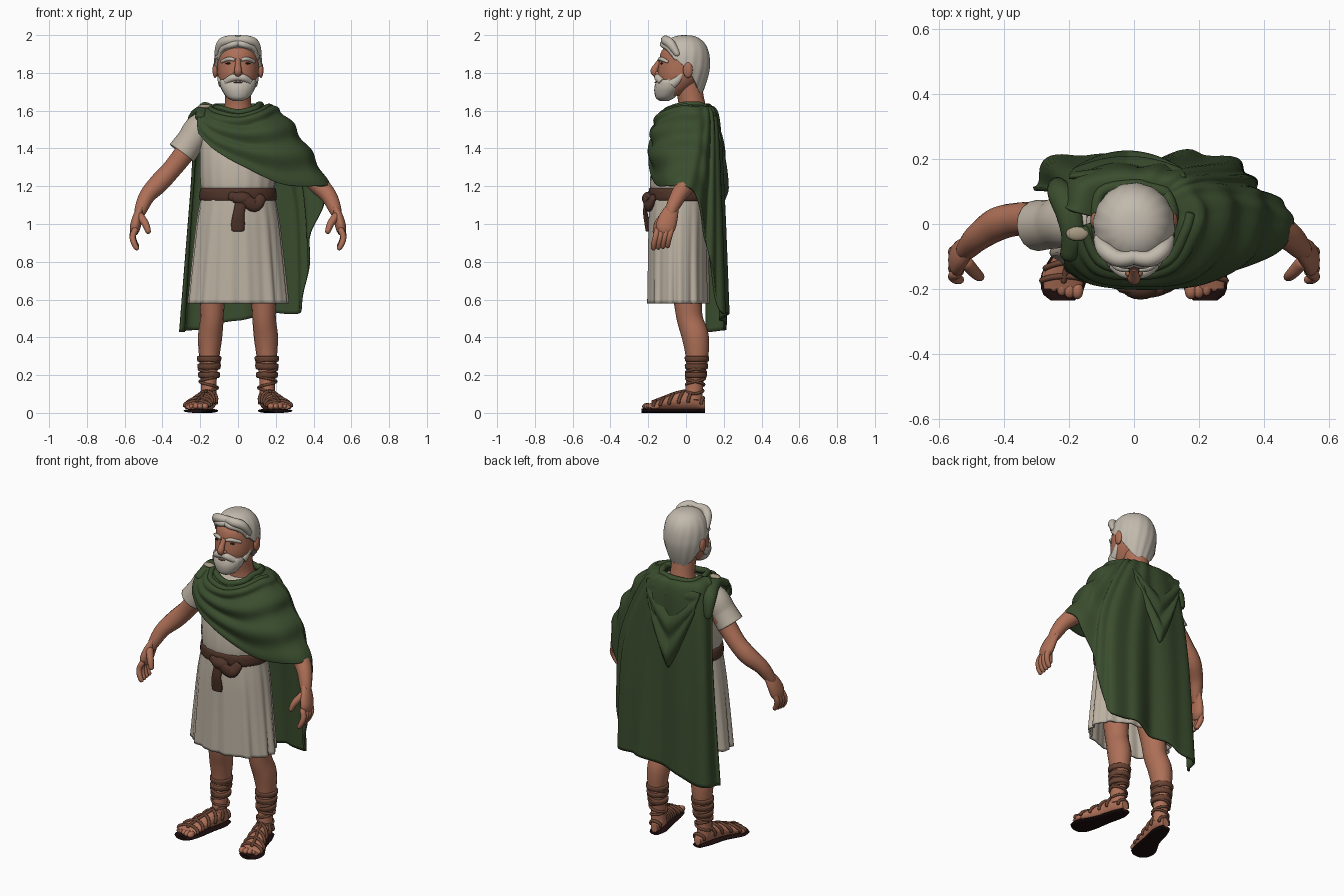
import bpy, bmesh, math
from mathutils import Vector, Matrix
from math import sin, cos, pi

if "Cube" in bpy.data.objects:
    bpy.data.objects.remove(bpy.data.objects["Cube"])

def material(name, *rgb):
    m = bpy.data.materials.new(name)
    m.use_nodes = True
    m.diffuse_color = (*rgb, 1)
    m.node_tree.nodes["Principled BSDF"].inputs["Base Color"].default_value = (*rgb, 1)
    return m

SKIN = material("skin", .42, .16, .095)
LINEN = material("linen", .5, .44, .36)
GREEN = material("green wool", .042, .074, .027)
BELT = material("dark leather", .078, .034, .022)
STRAP = material("strap leather", .14, .057, .033)
SOLE = material("sole", .012, .004, .004)
HAIR = material("grey hair", .54, .49, .42)
METAL = material("bronze", .38, .32, .22)
DARK = material("eye dark", .03, .015, .012)
parts = []

def finish(name, bm, mat, thick=0):
    bmesh.ops.remove_doubles(bm, verts=bm.verts, dist=1e-5)
    bmesh.ops.recalc_face_normals(bm, faces=bm.faces)
    mesh = bpy.data.meshes.new(name)
    bm.to_mesh(mesh)
    bm.free()
    mesh.materials.append(mat)
    ob = bpy.data.objects.new(name, mesh)
    bpy.context.collection.objects.link(ob)
    if thick:
        mod = ob.modifiers.new("thickness", 'SOLIDIFY')
        mod.thickness, mod.offset = thick, 0
    parts.append(ob)

def sheet(name, rows, mat, closed=True, caps=True, thick=0):
    """Skin a list of point rows into a surface."""
    bm = bmesh.new()
    grid = [[bm.verts.new(p) for p in row] for row in rows]
    n = len(grid[0])
    for a, b in zip(grid, grid[1:]):
        for j in range(n if closed else n - 1):
            k = (j + 1) % n
            bm.faces.new((a[j], a[k], b[k], b[j]))
    if closed and caps:
        bm.faces.new(grid[0])
        bm.faces.new(grid[-1])
    finish(name, bm, mat, thick)

def spline(keys, t):
    """Smooth interpolation through equally spaced keys."""
    x = min(max(t, 0), 1) * (len(keys) - 1)
    i = min(int(x), len(keys) - 2)
    f = x - i
    p, q, r, s = (keys[min(max(i + k, 0), len(keys) - 1)] for k in (-1, 0, 1, 2))
    return tuple(b + .5 * f * (c - a + f * (2*a - 5*b + 4*c - d + f * (3*(b - c) + d - a)))
                 for a, b, c, d in zip(p, q, r, s))

def limb(name, keys, mat, ref=(0, 1, 0), flat=1, n=20, sides=16, caps=True, side=1, thick=0):
    """Tube along (x, y, z, radius) keys; flat squashes it along ref."""
    keys = [(x * side, y, z, r) for x, y, z, r in keys]
    rows, ref = [], Vector(ref)
    for i in range(n + 1):
        t = i / n
        *p, r = spline(keys, t)
        d = Vector(spline(keys, t + .01)[:3]) - Vector(spline(keys, t - .01)[:3])
        a = d.cross(ref).normalized()
        b = a.cross(d).normalized()
        if caps and i in (0, n):
            r *= .6
        rows.append([Vector(p) + a * r * cos(w) + b * r * flat * sin(w)
                     for w in (2 * pi * k / sides for k in range(sides))])
    sheet(name, rows, mat, caps=caps, thick=thick)

def loft(name, keys, mat, n=24, sides=48, fold=lambda w, t: 0, caps=True, thick=0):
    """Horizontal ellipses from (x, y, z, rx, ry) keys."""
    rows = []
    for i in range(n + 1):
        x, y, z, rx, ry = spline(keys, i / n)
        turn = [(w, 1 + fold(w, i / n)) for w in (2 * pi * k / sides for k in range(sides))]
        rows.append([(x + rx * f * cos(w), y + ry * f * sin(w), z) for w, f in turn])
    sheet(name, rows, mat, caps=caps, thick=thick)

def ball(name, loc, size, mat, tilt=0):
    bm = bmesh.new()
    place = Matrix.Translation(loc) @ Matrix.Rotation(tilt, 4, 'Y') @ Matrix.Diagonal((*size, 1))
    bmesh.ops.create_uvsphere(bm, u_segments=16, v_segments=10, radius=1, matrix=place)
    finish(name, bm, mat)

# Tunic: torso, pleated skirt and the bare-side sleeve
loft("tunic_body", [(0, -.03, 1.12, .18, .15), (0, -.03, 1.22, .197, .16), (0, -.025, 1.35, .2, .148),
     (0, 0, 1.47, .2, .13), (0, .02, 1.56, .17, .1), (0, .03, 1.6, .09, .075)], LINEN,
     sides=72, fold=lambda w, t: .015 * sin(18 * w) * (1 - t))
loft("tunic_skirt", [(0, -.035, 1.17, .185, .15), (0, -.038, 1.02, .213, .155), (0, -.04, .8, .237, .155),
     (0, -.04, .58, .258, .157)], LINEN, sides=144, caps=False, thick=.01,
     fold=lambda w, t: t * (.03 * sin(13 * w) + .02 * sin(22 * w + 1)))
limb("right_sleeve", [(-.12, .01, 1.53, .075), (-.2, .01, 1.5, .08), (-.25, 0, 1.44, .072),
     (-.298, -.005, 1.375, .075)], LINEN, caps=False, thick=.008)

# Belt with knot and hanging tongue
loft("belt", [(0, -.03, 1.12, .18, .15), (0, -.03, 1.128, .204, .166), (0, -.03, 1.185, .2, .166),
     (0, -.03, 1.192, .18, .15)], BELT, n=9)
ball("belt_knot", (.02, -.2, 1.135), (.055, .033, .036), BELT)
limb("belt_loop", [(-.05, -.195, 1.15, .022), (.03, -.21, 1.13, .03), (.09, -.195, 1.1, .036),
     (.13, -.17, 1.15, .024)], BELT, flat=.6)
limb("belt_tongue", [(.02, -.21, 1.13, .03), (.005, -.215, 1.06, .03), (0, -.205, 1, .036),
     (0, -.2, .96, .032)], BELT, flat=.4)

# Cloak: profiles from neck to hem, going round from the right shoulder
front = [[(-.12, .01, 1.615), (-.19, -.03, 1.61), (-.215, -.11, 1.56), (-.21, -.14, 1.48)],
         [(-.09, -.08, 1.61), (-.12, -.145, 1.56), (-.13, -.172, 1.48), (-.12, -.182, 1.39)],
         [(0, -.11, 1.59), (.01, -.165, 1.535), (.03, -.185, 1.42), (.04, -.19, 1.3)],
         [(.09, -.08, 1.61), (.13, -.14, 1.56), (.2, -.172, 1.4), (.24, -.155, 1.21)],
         [(.11, -.01, 1.63), (.21, -.04, 1.59), (.32, -.095, 1.41), (.43, -.09, 1.2)],
         [(.12, .03, 1.63), (.235, .04, 1.585), (.36, .03, 1.41), (.485, -.01, 1.2)]]
back = [[(.11, .07, 1.63), (.21, .1, 1.58), (.36, .09, 1.37), (.46, .06, 1.14)],
        [(.1, .09, 1.62), (.19, .13, 1.57), (.34, .125, 1.23), (.375, .11, .88)],
        [(.09, .1, 1.62), (.16, .15, 1.56), (.31, .165, 1.15), (.335, .175, .55)],
        [(.05, .11, 1.62), (.09, .165, 1.56), (.18, .195, 1.1), (.2, .218, .53)],
        [(0, .12, 1.62), (0, .17, 1.55), (0, .185, 1.1), (0, .19, .49)],
        [(-.1, .1, 1.62), (-.16, .15, 1.57), (-.21, .185, 1.1), (-.22, .212, .44)],
        [(-.12, .02, 1.62), (-.215, .05, 1.6), (-.255, .1, 1.15), (-.315, .11, .43)]]
profiles, rows = front + back, []
for i in range(51):
    v = i / 50
    line, row = [spline(p, v) for p in profiles], []
    for u in (j / 160 for j in range(161)):
        p = Vector(spline(line, u))
        b = min(max((u - .4) * 5, 0), 1)
        swag = .012 * sin(v * 26 + u * 5) * min(1, 6 * v * (1 - v)) * min(1, u * 5)
        pleat = .014 * sin(u * 75) * v
        row.append(p + Vector((p.x, p.y - .02, .06)).normalized() * ((1 - b) * swag + b * pleat))
    rows.append(row)
sheet("cloak", rows, GREEN, closed=False, thick=.012)
limb("cloak_collar", [(*p[0], .018) for p in profiles], GREEN, ref=(0, 0, 1), n=60, sides=12)
limb("cloak_collar_fold", [(*spline(p, .18), .016) for p in front], GREEN, ref=(0, 0, 1), n=40, sides=12)
limb("shoulder_gather", [(-.205, -.11, 1.56, .025), (-.19, -.04, 1.59, .034), (-.2, .03, 1.59, .04),
     (-.23, .1, 1.55, .038), (-.24, .13, 1.44, .02)], GREEN, ref=(0, 0, 1), flat=.8)
ball("brooch", (-.175, -.03, 1.622), (.035, .022, .012), METAL)
ball("front_fold_opening", (.05, -.195, 1.378), (.03, .007, .008), DARK, tilt=.45)

# Hood hanging down the back in nested folds
rows = []
for i in range(31):
    v, row = i / 30, []
    for u in (j / 20 - 1 for j in range(41)):
        drop = v * .48 * (1 - .75 * abs(u) ** 1.2)
        y = .145 + .063 * sin(pi * v * .55) * (1 - u * u * .6) + .012 * sin(v * 17) * (1 - u * u)
        row.append((.18 * u * (1 - .15 * v) - .02, y, 1.59 - drop))
    rows.append(row)
sheet("hood", rows, GREEN, closed=False, thick=.014)

# Neck and head
limb("neck", [(0, .04, 1.55, .085), (0, .03, 1.64, .07), (0, .01, 1.75, .07)], SKIN)
loft("head", [(0, -.07, 1.68, .05, .05), (0, -.05, 1.72, .082, .085), (0, -.03, 1.78, .105, .12),
     (0, -.022, 1.85, .108, .122), (0, -.015, 1.92, .1, .112), (0, -.01, 1.97, .05, .06)], SKIN)
limb("nose", [(0, -.132, 1.87, .014), (0, -.15, 1.845, .015), (0, -.168, 1.81, .02),
     (0, -.155, 1.79, .016)], SKIN)
ball("mouth", (0, -.16, 1.75), (.024, .008, .004), STRAP)

# Hair cap with a hem that falls from forehead to nape
hem, rows = [(.055,), (.09,), (.17,), (.29,), (.32,)], []
for i in range(25):
    row = []
    for w in (2 * pi * k / 96 for k in range(96)):
        drop = spline(hem, 1 - abs(w / pi - 1))[0] * (i / 24) ** 1.5
        r = (1 - max(1 - drop / .16, 0) ** 2.5) ** .4 - .35 * max(drop / .16 - 1, 0) ** 1.6
        r *= 1 + .015 * sin(16 * w + 20 * drop) * i / 24
        depth = .135 if cos(w) > 0 else .132
        row.append((.126 * r * sin(w), -.005 - depth * r * cos(w), 2 - drop))
    rows.append(row)
sheet("hair", rows, HAIR)

# Beard
loft("beard", [(0, -.115, 1.652, .025, .025), (0, -.11, 1.67, .058, .05), (0, -.095, 1.71, .086, .073),
     (0, -.088, 1.745, .096, .073), (0, -.085, 1.765, .094, .062)], HAIR,
     fold=lambda w, t: .015 * sin(20 * w + 6 * t))

for s, tag in ((1, "left_"), (-1, "right_")):
    # Face and swept locks
    limb(tag + "front_lock", [(-.02, -.098, 1.972, .02), (.045, -.108, 1.973, .025), (.09, -.08, 1.952, .025),
         (.112, -.04, 1.89, .014)], HAIR, side=s, ref=(0, 0, 1))
    limb(tag + "forehead_lock", [(-.01, -.112, 1.958, .014), (.03, -.12, 1.95, .018), (.08, -.09, 1.93, .016),
         (.103, -.05, 1.87, .01)], HAIR, side=s, ref=(0, 0, 1))
    limb(tag + "moustache", [(-.01, -.15, 1.777, .017), (.03, -.147, 1.773, .02), (.065, -.123, 1.75, .018)],
         HAIR, side=s)
    limb(tag + "sideburn", [(.085, -.075, 1.74, .026), (.094, -.045, 1.765, .02), (.1, -.02, 1.8, .01)],
         HAIR, side=s, ref=(1, 0, 0), flat=.7)
    limb(tag + "brow", [(.015, -.141, 1.868, .008), (.05, -.132, 1.874, .011), (.09, -.096, 1.858, .008)],
         HAIR, side=s, ref=(0, 0, 1))
    ball(tag + "eye", (s * .046, -.128, 1.85), (.02, .008, .005), DARK)
    ball(tag + "nostril", (s * .015, -.15, 1.797), (.012, .014, .011), SKIN)
    ball(tag + "ear", (s * .121, .01, 1.815), (.014, .026, .042), SKIN)

    # Arms and hands
    limb(tag + "arm", [(.2, .02, 1.5, .062), (.28, .015, 1.38, .055), (.355, .015, 1.285, .051), (.42, 0, 1.215, .052),
         (.48, -.04, 1.15, .043), (.513, -.075, 1.08, .034), (.528, -.09, 1.03, .022)], SKIN, side=s, n=36)
    limb(tag + "palm", [(.505, -.065, 1.1, .03), (.53, -.09, 1.04, .048), (.545, -.11, .98, .052),
         (.55, -.12, .945, .03)], SKIN, ref=(1, 0, 0), flat=.54, side=s)
    for i in range(4):
        y, z = -.075 - .025 * i, .99 - .004 * i
        limb(tag + "finger", [(.54, y, z, .017), (.558, y - .01, z - .045, .016),
             (.548, y - .02, z - .085, .015), (.53, y - .022, z - .115, .012)], SKIN, side=s, n=10, sides=10)
    limb(tag + "thumb", [(.525, -.11, 1.05, .022), (.49, -.15, 1, .019), (.472, -.165, .95, .013)],
         SKIN, side=s, n=10, sides=10)

    # Legs and feet
    limb(tag + "leg", [(.12, -.03, .85, .09), (.135, .005, .62, .076), (.138, .02, .5, .069), (.148, .05, .4, .071),
         (.153, .058, .28, .058), (.155, .045, .16, .046), (.155, .04, .06, .048)], SKIN,
         ref=(1, 0, 0), flat=.9, side=s, n=36)
    foot = [(.147, .1, .022, .055), (.155, .04, .042, .1), (.18, -.06, .046, .085),
            (.212, -.15, .064, .05), (.22, -.2, .058, .032)]

    def section(t, grow, base, tall, w):
        x, y, r, h = spline(foot, t)
        return (s * (x + (r + grow) * cos(w)), y, base + (tall or h) * (.5 + .5 * sin(w)))

    ring = [2 * pi * k / 24 for k in range(24)]
    sheet(tag + "foot", [[section(t / 16, 0, .016, 0, w) for w in ring] for t in range(17)], SKIN)
    sole = [[section(t / 16, .008, 0, .022, w) for w in ring] for t in range(17)]
    toe_end = [[(s * .22 + (x - s * .22) * f, y - d, z) for x, y, z in sole[-1]] for f, d in ((.9, .018), (.55, .036))]
    sheet(tag + "sole", sole + toe_end, SOLE)
    for i in range(5):
        ball(tag + "toe", (s * (.175 + .024 * i), -.205 + .0025 * i * i, .034),
             (.019 - .0015 * i, .027, .018 - .001 * i), SKIN)

    # Sandal straps over the foot and wound up the shin
    for t in (.08, .3, .42, .55, .68, .82):
        arc = [section(t + .03 * cos(k * pi / 4), .004, .018, 0, pi * (k * .15 - .1)) for k in range(9)]
        limb(tag + "foot_strap", [(*p, .009) for p in arc], STRAP, n=24, sides=8)
    limb(tag + "centre_strap", [(*section(t, 0, .018, 0, pi / 2), .009) for t in (.35, .5, .7, .88)],
         STRAP, ref=(0, 0, 1), sides=8)
    for turn in (1, -1):
        wind = [(.154 + r * cos(a), .045 + .0004 * k + r * sin(a), .1 + .006 * k, .0075) for k, a, r in
                ((k, turn * k * pi / 5.5, .0435 + .00042 * k) for k in range(33))]
        limb(tag + "shin_strap", wind, STRAP, ref=(0, 0, 1), n=128, sides=8, side=s)
    for z in (.2, .245, .285):
        r = .048 + .07 * (z - .15)
        loft(tag + "shin_band", [(s * .153, .04 + .063 * z, z + h, r + g, r + g) for h, g in
             ((-.015, -.004), (-.01, .005), (.012, .007), (.016, -.004))], STRAP, n=9, sides=32)

# Smooth shading with sharp edges kept
bpy.ops.object.select_all(action='DESELECT')
for ob in parts:
    ob.select_set(True)
bpy.context.view_layer.objects.active = parts[0]
bpy.ops.object.shade_smooth_by_angle(angle=math.radians(50))
